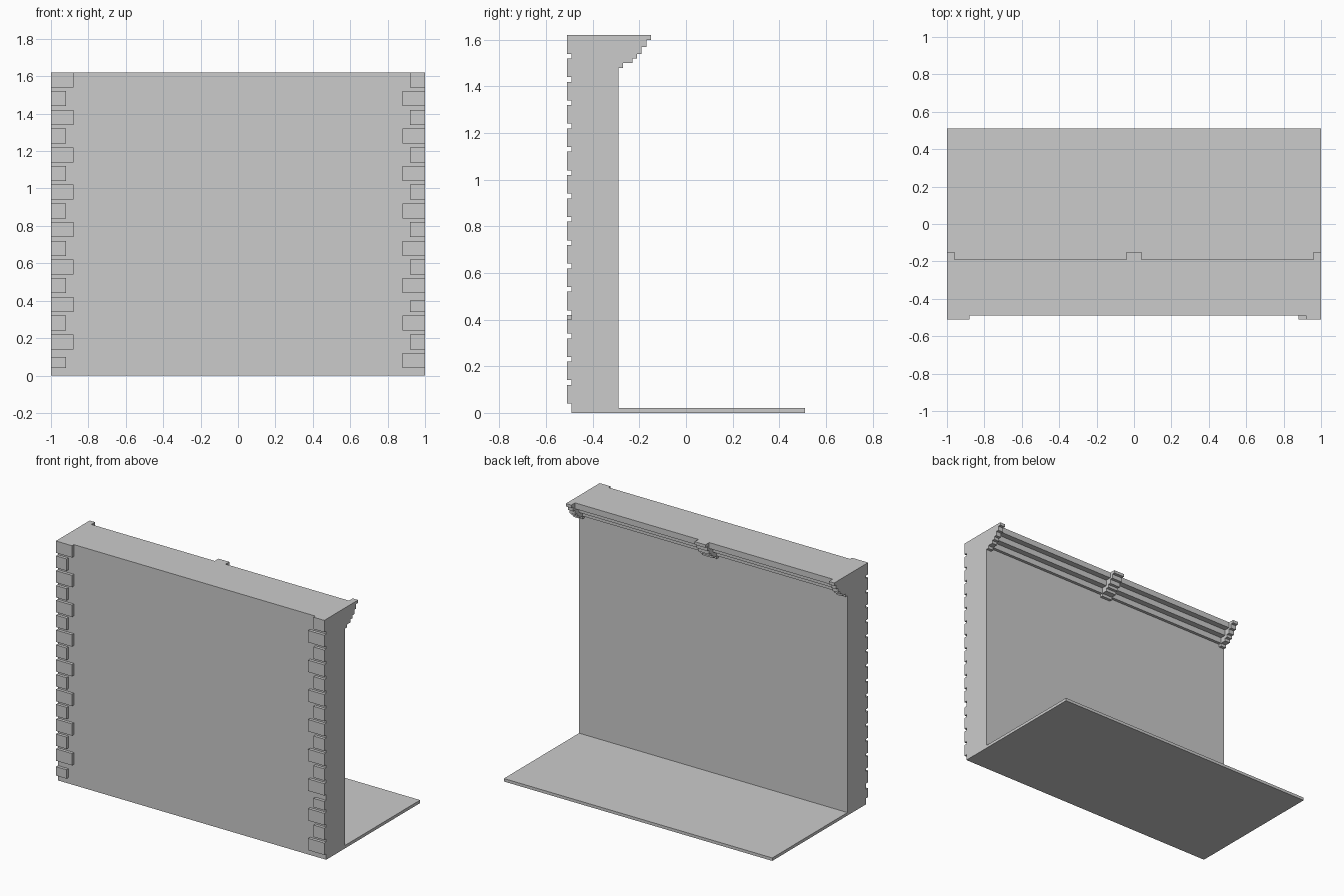
import bpy, bmesh

if "Cube" in bpy.data.objects:
    bpy.data.objects.remove(bpy.data.objects["Cube"])


def extrude_x(name, profile, x0, x1):
    """Extrude a (y, z) outline between two x positions."""
    bm = bmesh.new()
    face = bm.faces.new([bm.verts.new((x0, y, z)) for y, z in profile])
    res = bmesh.ops.extrude_face_region(bm, geom=[face])
    verts = [v for v in res["geom"] if isinstance(v, bmesh.types.BMVert)]
    bmesh.ops.translate(bm, verts=verts, vec=(x1 - x0, 0, 0))
    bmesh.ops.recalc_face_normals(bm, faces=bm.faces)
    mesh = bpy.data.meshes.new(name)
    bm.to_mesh(mesh)
    bm.free()
    obj = bpy.data.objects.new(name, mesh)
    bpy.context.collection.objects.link(obj)
    return obj


def box(name, x0, x1, y0, y1, z0, z1):
    return extrude_x(name, [(y0, z0), (y1, z0), (y1, z1), (y0, z1)], x0, x1)


def stepped(steps, top, back):
    """Stair outline from (depth, underside height) pairs, lowest first."""
    pts = [(back, top), (back, steps[0][1])]
    for i, (y, z) in enumerate(steps):
        pts.append((y, z))
        pts.append((y, steps[i + 1][1] if i + 1 < len(steps) else top))
    return pts


TOP, FRONT, BACK = 1.62, -0.49, -0.29

# Wall and floor slab
extrude_x("wall_and_floor", [(FRONT, 0), (0.51, 0), (0.51, 0.02), (BACK, 0.02),
                             (BACK, TOP), (FRONT, TOP)], -1, 1)

# Corner stones, long and short alternating, opposite on each side
for i in range(16):
    z1 = TOP - 0.1 * i
    for side, name in ((-1, "left"), (1, "right")):
        long_stone = (i % 2 == 0) == (side < 0)
        w = 0.12 if long_stone else 0.08
        short = (side < 0 and i == 15) or (side > 0 and i == 12)
        x0, x1 = sorted((side, side * (1 - w)))
        box(f"{name}_corner_stone_{i + 1}", x0, x1, -0.51, FRONT,
            z1 - 0.08, z1 - (0.02 if short else 0))

# Cornice brackets at both ends and the middle
bracket = stepped([(-0.27, 1.48), (-0.23, 1.50), (-0.21, 1.52), (-0.19, 1.54),
                   (-0.17, 1.57), (-0.15, 1.60)], TOP, BACK)
for name, x0, x1 in (("left", -1, -0.96), ("middle", -0.04, 0.04), ("right", 0.96, 1)):
    extrude_x(f"{name}_cornice_bracket", bracket, x0, x1)

# Cornice moulding between the brackets
moulding = stepped([(-0.27, 1.50), (-0.23, 1.54), (-0.19, 1.58)], TOP, BACK)
for name, x0, x1 in (("left", -0.96, -0.04), ("right", 0.04, 0.96)):
    extrude_x(f"{name}_cornice_moulding", moulding, x0, x1)
